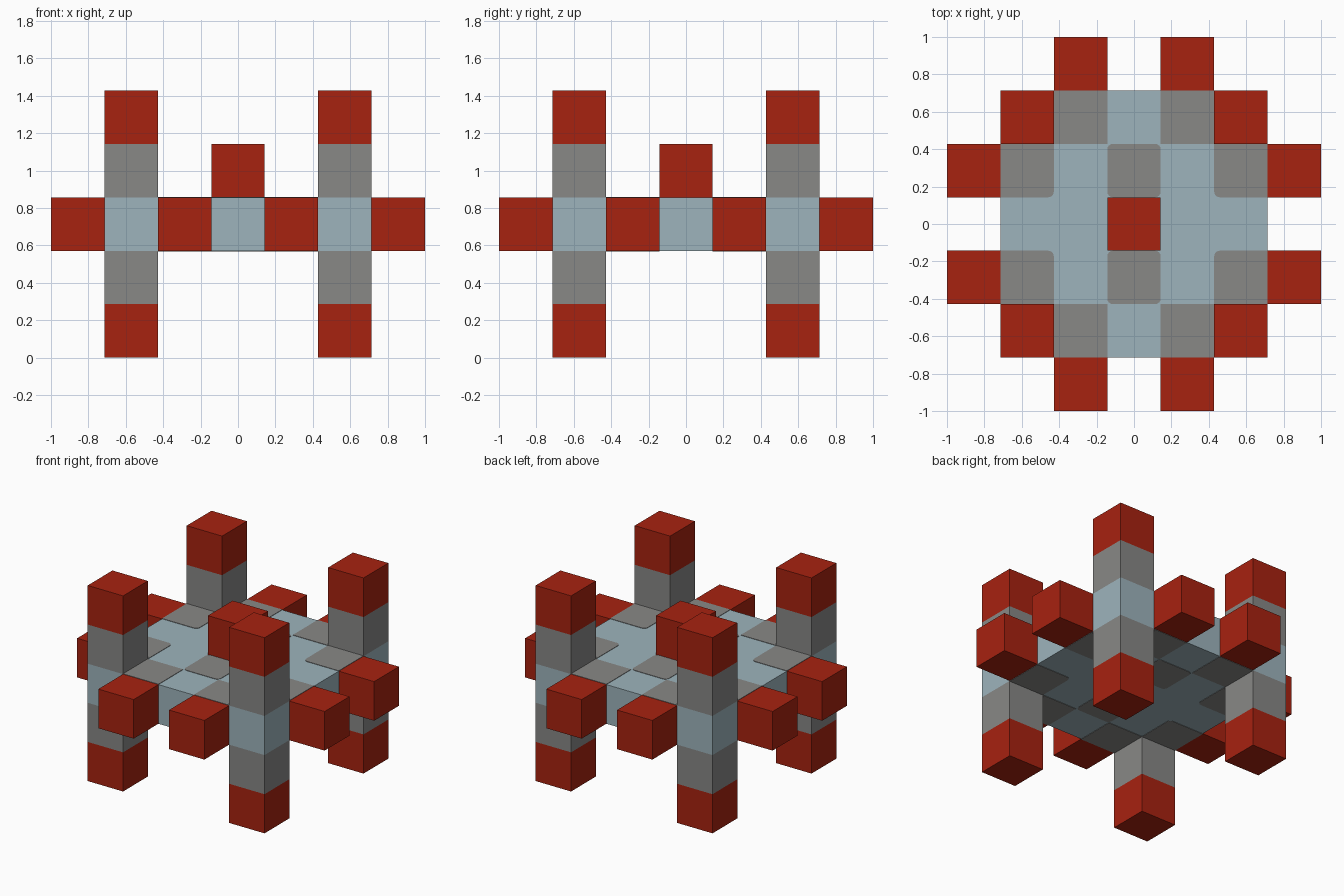
import bpy
import bmesh

cube = bpy.data.objects.get("Cube")
if cube:
    bpy.data.objects.remove(cube, do_unlink=True)

U = 2 / 7            # side of one block
SLAB_Z = 2 * U       # underside of the slab
SKIN = 0.003         # panel thickness


def material(name, rgb):
    mat = bpy.data.materials.new(name)
    mat.use_nodes = True
    mat.diffuse_color = (*rgb, 1)
    mat.node_tree.nodes["Principled BSDF"].inputs["Base Color"].default_value = (*rgb, 1)
    return mat


RED = material("brick red", (0.39, 0.016, 0.005))
GREY = material("stone grey", (0.246, 0.246, 0.24))
BLUE = material("pale blue", (0.337, 0.456, 0.503))


def finish(bm, name, *mats):
    bmesh.ops.recalc_face_normals(bm, faces=bm.faces)
    mesh = bpy.data.meshes.new(name)
    bm.to_mesh(mesh)
    bm.free()
    for mat in mats:
        mesh.materials.append(mat)
    obj = bpy.data.objects.new(name, mesh)
    bpy.context.collection.objects.link(obj)
    return obj


def prism(outline, z, height, rounded=()):
    """Extrude an outline given in block units, rounding chosen corners."""
    bm = bmesh.new()
    verts = [bm.verts.new((x * U, y * U, z)) for x, y in outline]
    bm.faces.new(verts)
    if rounded:
        bmesh.ops.bevel(bm, geom=[verts[i] for i in rounded], offset=0.03,
                        segments=4, profile=0.5, affect='VERTICES')
    top = bmesh.ops.extrude_face_region(bm, geom=bm.faces[:])["geom"]
    moved = [g for g in top if isinstance(g, bmesh.types.BMVert)]
    bmesh.ops.translate(bm, verts=moved, vec=(0, 0, height))
    return bm


def square(cx, cy):
    return [(cx + sx / 2, cy + sy / 2)
            for sx, sy in ((-1, -1), (1, -1), (1, 1), (-1, 1))]


def block(name, cx, cy, layer):
    finish(prism(square(cx, cy), layer * U, U), name, RED)


# Slab with its four corners left open for the pillars
corner = [(2.5, 1.5), (1.5, 1.5), (1.5, 2.5)]
outline = (corner + [(-x, y) for x, y in reversed(corner)]
           + [(-x, -y) for x, y in corner]
           + [(x, -y) for x, y in reversed(corner)])
finish(prism(outline, SLAB_Z, U), "slab", BLUE)

# Corner pillars, banded in colour by height
for x in (-2, 2):
    for y in (-2, 2):
        bm = prism(square(x, y), 0, 5 * U)
        for level in range(1, 5):
            bmesh.ops.bisect_plane(bm, geom=bm.verts[:] + bm.edges[:] + bm.faces[:],
                                   plane_co=(0, 0, level * U), plane_no=(0, 0, 1))
        for face in bm.faces:
            layer = min(4, int(face.calc_center_median().z / U))
            face.material_index = abs(layer - 2)
        finish(bm, "pillar", BLUE, GREY, RED)

# Side blocks and the centre block
for a in (-1, 1):
    for b in (-3, 3):
        block("side_block", b, a, 2)
        block("end_block", a, b, 2)
block("centre_block", 0, 0, 3)

# Grey panels on both faces of the slab
panels = [(0, -1), (0, 1)]
for a in (-1, 1):
    for b in (-2, 2):
        panels += [(a, b), (b, a)]
for cx, cy in panels:
    shape = square(cx, cy)
    if cx == 0:
        soft = range(4)
    elif abs(cx) == 2:
        soft = [min(range(4), key=lambda i: abs(shape[i][0]) + abs(shape[i][1]))]
    else:
        soft = []
    finish(prism(shape, SLAB_Z + U, SKIN, soft), "top_panel", GREY)
    finish(prism(shape, SLAB_Z, -SKIN, soft), "bottom_panel", GREY)
